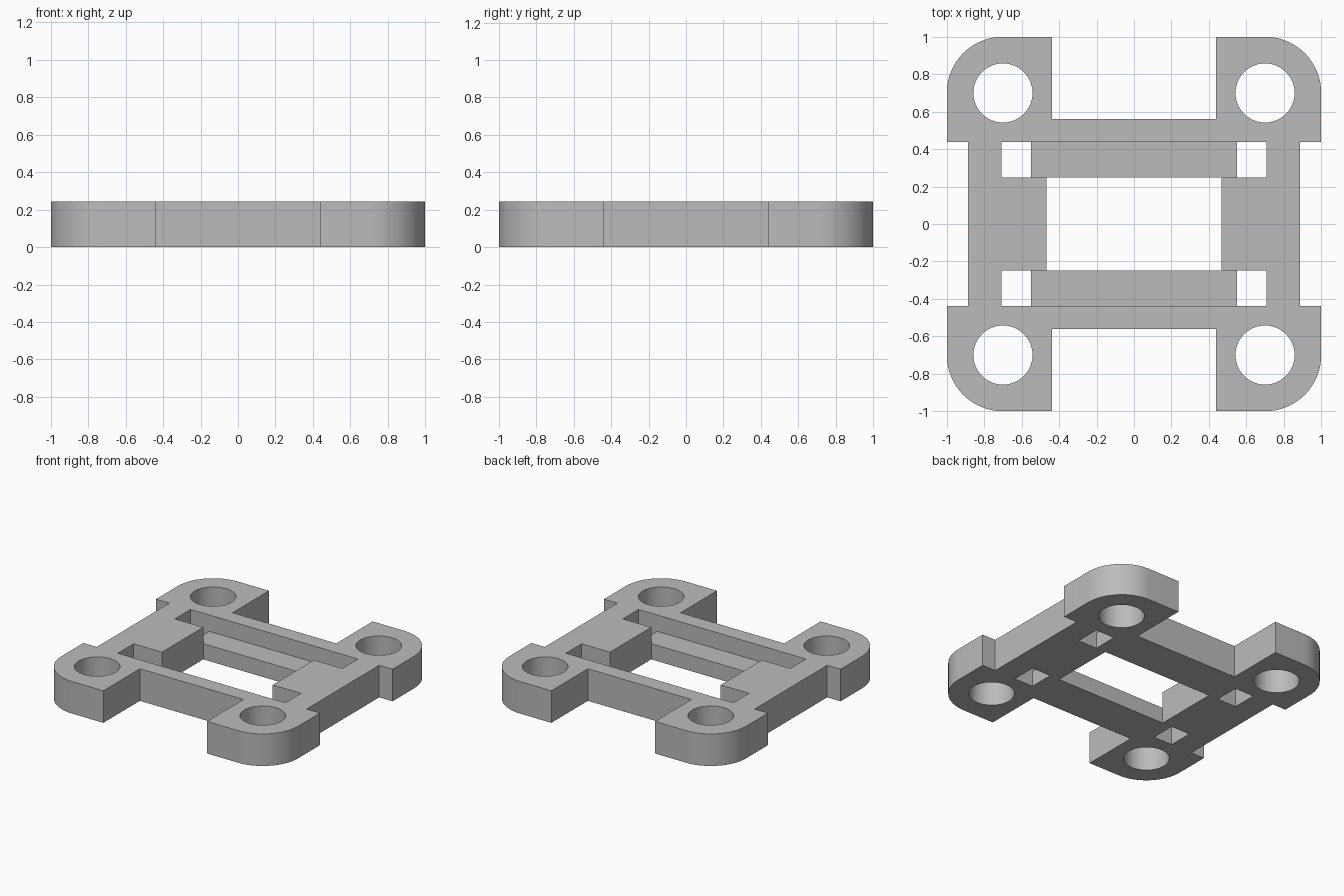
import bpy, bmesh
from math import cos, sin, pi, radians

cube = bpy.data.objects.get("Cube")
if cube:
    bpy.data.objects.remove(cube, do_unlink=True)

HEIGHT = 0.245
LEDGE_HEIGHT = 0.12
LOBE = 0.438            # inner edge of the corner lobes
HOLE_CENTRE, HOLE_RADIUS = 0.7, 0.158
SLOT_Y = 0.249

grey = bpy.data.materials.new("plain grey")
grey.use_nodes = True
colour = (0.5, 0.5, 0.5, 1)
grey.diffuse_color = colour
grey.node_tree.nodes["Principled BSDF"].inputs["Base Color"].default_value = colour


def arc(cx, cy, r, start, end, steps):
    angles = [start + (end - start) * i / steps for i in range(steps + 1)]
    return [(cx + r * cos(a), cy + r * sin(a)) for a in angles]


def four_way(quarter):
    """Mirror a quarter outline into a closed loop."""
    half = quarter + [(-x, y) for x, y in reversed(quarter)]
    return half + [(x, -y) for x, y in reversed(half)]


def add_loop(curve, points):
    spline = curve.splines.new("POLY")
    spline.points.add(len(points) - 1)
    for p, (x, y) in zip(spline.points, points):
        p.co = (x, y, 0, 1)
    spline.use_cyclic_u = True


# Frame: outer outline, stepped opening and four round holes
outer = [(0.887, LOBE), (1, LOBE)] + arc(0.7, 0.7, 0.3, 0, pi / 2, 20) + [(LOBE, 1), (LOBE, 0.56)]
opening = [(0.468, SLOT_Y), (0.708, SLOT_Y), (0.708, LOBE)]

profile = bpy.data.curves.new("frame_profile", "CURVE")
profile.dimensions = "2D"
profile.fill_mode = "BOTH"
profile.extrude = HEIGHT / 2
add_loop(profile, four_way(outer))
add_loop(profile, four_way(opening))
for sx in (-1, 1):
    for sy in (-1, 1):
        add_loop(profile, arc(sx * HOLE_CENTRE, sy * HOLE_CENTRE, HOLE_RADIUS, 0, 2 * pi, 48)[:-1])

helper = bpy.data.objects.new("frame_profile", profile)
bpy.context.collection.objects.link(helper)
bpy.context.view_layer.update()
mesh = bpy.data.meshes.new_from_object(helper.evaluated_get(bpy.context.evaluated_depsgraph_get()))
bpy.data.objects.remove(helper, do_unlink=True)

# Weld the caps to the walls and stand the frame on the ground
bm = bmesh.new()
bm.from_mesh(mesh)
bmesh.ops.remove_doubles(bm, verts=bm.verts, dist=0.0005)
bmesh.ops.translate(bm, verts=bm.verts, vec=(0, 0, HEIGHT / 2))
bmesh.ops.recalc_face_normals(bm, faces=bm.faces)
bm.to_mesh(mesh)
bm.free()
mesh.materials.clear()
mesh.materials.append(grey)
mesh.name = "frame"
frame = bpy.data.objects.new("frame", mesh)
bpy.context.collection.objects.link(frame)
bpy.context.view_layer.objects.active = frame
frame.select_set(True)
bpy.ops.object.shade_smooth_by_angle(angle=radians(30))

# Low ledges along the inside of the front and back bars
for name, side in (("front_ledge", -1), ("back_ledge", 1)):
    bpy.ops.mesh.primitive_cube_add(size=1, location=(0, side * (SLOT_Y + LOBE) / 2, LEDGE_HEIGHT / 2))
    ledge = bpy.context.object
    ledge.name = name
    ledge.scale = (1.1, LOBE - SLOT_Y, LEDGE_HEIGHT)
    bpy.ops.object.transform_apply(location=False, rotation=False, scale=True)
    ledge.data.materials.append(grey)
